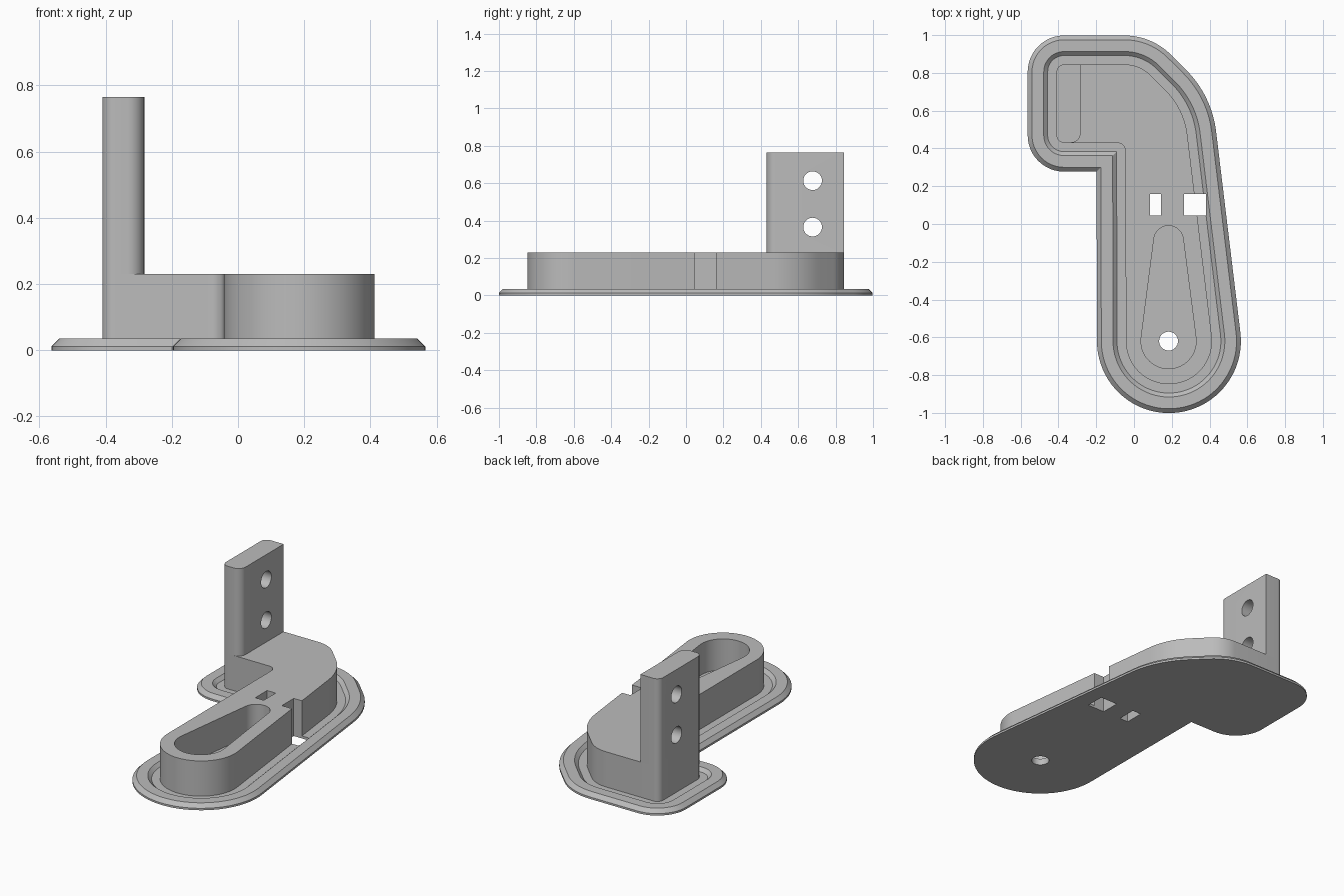
import bpy
import bmesh
from math import cos, sin, radians, atan2

if "Cube" in bpy.data.objects:
    bpy.data.objects.remove(bpy.data.objects["Cube"], do_unlink=True)

GREY = (0.5, 0.5, 0.5, 1.0)
grey = bpy.data.materials.new("plain_grey")
grey.use_nodes = True
grey.diffuse_color = GREY
grey.node_tree.nodes["Principled BSDF"].inputs["Base Color"].default_value = GREY


def arc(cx, cy, r, start, end, steps=12):
    angles = [radians(start + (end - start) * i / steps) for i in range(steps + 1)]
    return [(cx + r * cos(a), cy + r * sin(a)) for a in angles]


def body_outline(d=0.0):
    """Bent plan shape, grown outward by d."""
    fillet = max(0.045 - d, 0.003)
    return (arc(0.185, -0.62, 0.228 + d, 180, 366.9, 40)
            + arc(-0.1145, 0.424, 0.4 + d, 6.9, 45, 16)
            + arc(-0.05, 0.652, 0.193 + d, 45, 90, 14)
            + arc(-0.37, 0.805, 0.04 + d, 90, 180)
            + arc(-0.37, 0.47, 0.04 + d, 180, 270)
            + arc(-0.045 - d - fillet, 0.43 - d - fillet, fillet, 90, 0, 8))


def loft(name, rings):
    """Closed solid through rings given as (outline, height)."""
    bm = bmesh.new()
    loops = [[bm.verts.new((x, y, z)) for x, y in pts] for pts, z in rings]
    n = len(loops[0])
    for low, high in zip(loops, loops[1:]):
        for i in range(n):
            j = (i + 1) % n
            bm.faces.new((low[i], low[j], high[j], high[i]))
    bm.faces.new(loops[0][::-1])
    bm.faces.new(loops[-1])
    bmesh.ops.recalc_face_normals(bm, faces=bm.faces)
    mesh = bpy.data.meshes.new(name)
    bm.to_mesh(mesh)
    bm.free()
    mesh.materials.append(grey)
    obj = bpy.data.objects.new(name, mesh)
    bpy.context.collection.objects.link(obj)
    return obj


def prism(name, pts, low, high):
    return loft(name, [(pts, low), (pts, high)])


def select_only(obj):
    bpy.ops.object.select_all(action="DESELECT")
    obj.select_set(True)
    bpy.context.view_layer.objects.active = obj


def cut(obj, cutters):
    select_only(obj)
    for cutter in cutters:
        mod = obj.modifiers.new("cut", "BOOLEAN")
        mod.operation = "DIFFERENCE"
        mod.solver = "EXACT"
        mod.object = cutter
        bpy.ops.object.modifier_apply(modifier=mod.name)


def box_outline(x0, x1, y0, y1):
    return [(x0, y0), (x1, y0), (x1, y1), (x0, y1)]


FLOOR, TOP, TOWER_TOP = 0.015, 0.23, 0.765

# Base plate with chamfered rim and a groove around the body
base_profile = [(0.153, 0), (0.153, 0.012), (0.13, 0.035),
                (0.068, 0.035), (0.047, FLOOR)]
base_plate = loft("base_plate", [(body_outline(d), z) for d, z in base_profile])

# Raised bent body
body = prism("body", body_outline(), FLOOR, TOP)

# Upright tower on the arm
tower_outline = (arc(-0.37, 0.805, 0.04, 90, 180) + arc(-0.37, 0.47, 0.04, 180, 270)
                 + arc(-0.333, 0.48, 0.05, 270, 360) + [(-0.283, 0.845)])
tower = prism("tower", tower_outline, TOP, TOWER_TOP)

# Teardrop pocket, slots and screw hole
tilt = 7.1
teardrop = (arc(0.183, -0.62, 0.146, 180 - tilt, 360 + tilt, 32)
            + arc(0.183, -0.087, 0.078, tilt, 180 - tilt, 24))
pocket = prism("pocket_cutter", teardrop, 0.04, 0.4)
through = [prism("slot_cutter", box_outline(0.085, 0.143, 0.045, 0.16), -0.1, 0.4),
           prism("notch_cutter", box_outline(0.265, 0.38, 0.045, 0.16), -0.1, 0.4),
           prism("screw_cutter", arc(0.183, -0.62, 0.05, 0, 348.75, 31), -0.1, 0.4)]

# Two cross holes in the tower
cross = []
for z in (0.365, 0.613):
    hole = prism("cross_hole_cutter", arc(0, 0, 0.05, 0, 348.75, 31), -0.3, 0.3)
    hole.rotation_euler = (0, radians(90), 0)
    hole.location = (-0.35, 0.677, z)
    cross.append(hole)
bpy.context.view_layer.update()

cut(base_plate, through)
cut(body, [pocket] + through)
cut(tower, cross)
for cutter in [pocket] + through + cross:
    bpy.data.objects.remove(cutter, do_unlink=True)

for part in (base_plate, body, tower):
    select_only(part)
    bpy.ops.object.shade_smooth_by_angle(angle=radians(25))
